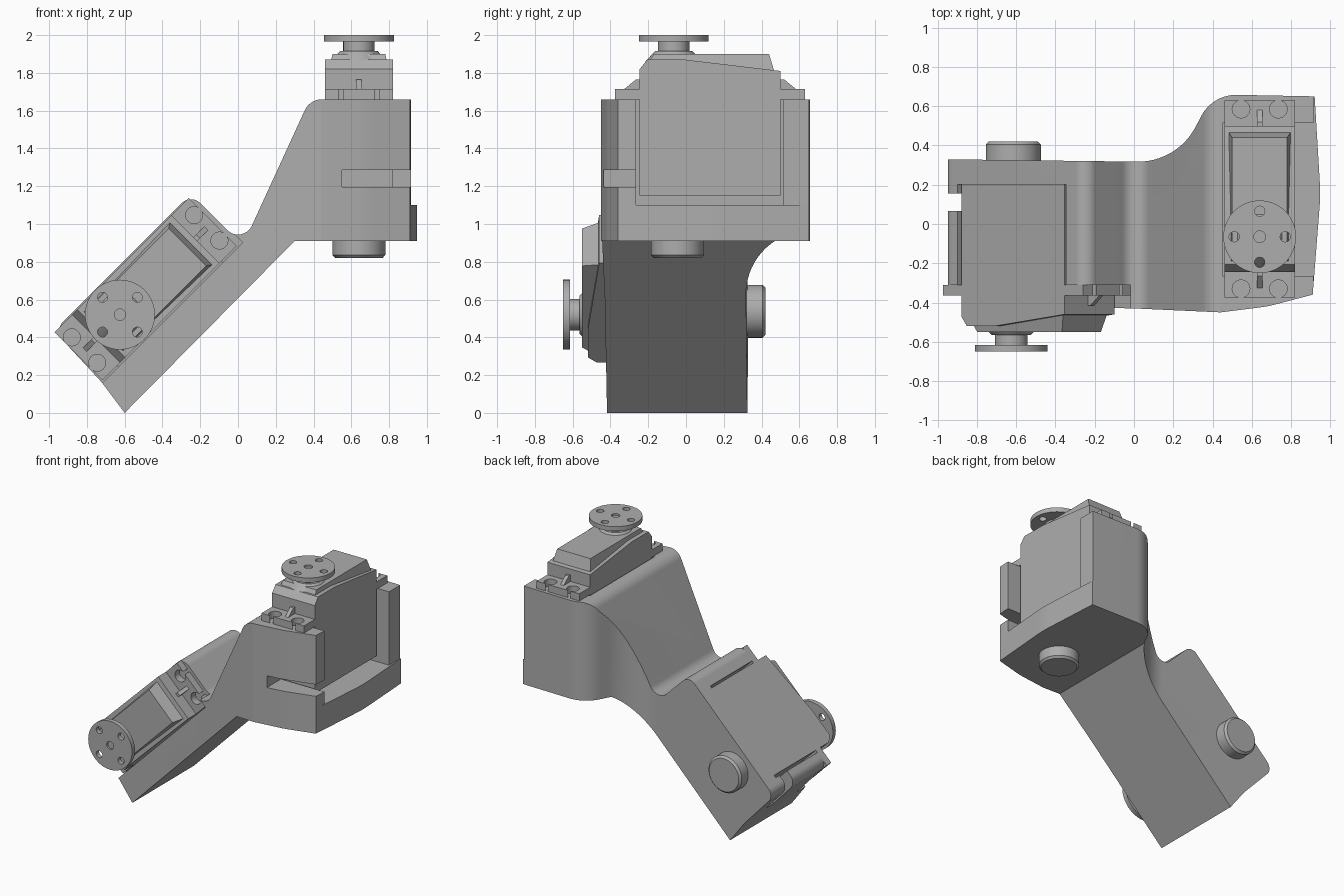
import bpy, bmesh, math
from mathutils import Matrix, Vector

if "Cube" in bpy.data.objects:
    bpy.data.objects.remove(bpy.data.objects["Cube"], do_unlink=True)

grey = bpy.data.materials.new("matte grey")
grey.use_nodes = True
grey.diffuse_color = (0.42, 0.42, 0.42, 1)
grey.node_tree.nodes["Principled BSDF"].inputs["Base Color"].default_value = (0.42, 0.42, 0.42, 1)


def finish(name, bm, frame=Matrix()):
    bmesh.ops.transform(bm, matrix=frame, verts=bm.verts)
    bmesh.ops.recalc_face_normals(bm, faces=bm.faces)
    mesh = bpy.data.meshes.new(name)
    bm.to_mesh(mesh)
    bm.free()
    mesh.materials.append(grey)
    obj = bpy.data.objects.new(name, mesh)
    bpy.context.collection.objects.link(obj)
    return obj


def add_box(bm, u, v, w, taper=(0, 0, 0)):
    """Box from ranges; taper insets the top at low u, high u and both v sides."""
    low = [(u[0], v[0]), (u[1], v[0]), (u[1], v[1]), (u[0], v[1])]
    a, b, c = taper
    top = [(u[0] + a, v[0] + c), (u[1] - b, v[0] + c), (u[1] - b, v[1] - c), (u[0] + a, v[1] - c)]
    vl = [bm.verts.new((*p, w[0])) for p in low]
    vt = [bm.verts.new((*p, w[1])) for p in top]
    bm.faces.new(vl)
    bm.faces.new(vt)
    for i in range(4):
        j = (i + 1) % 4
        bm.faces.new((vl[i], vl[j], vt[j], vt[i]))


def add_cyl(bm, u, v, w0, w1, r0, r1=None, sides=48):
    bmesh.ops.create_cone(bm, cap_ends=True, segments=sides, radius1=r0,
                          radius2=r0 if r1 is None else r1, depth=w1 - w0,
                          matrix=Matrix.Translation((u, v, (w0 + w1) / 2)))


def rounded(points, steps=12):
    """Fillet each (x, y, radius) corner of a closed outline."""
    out = []
    for i, (x, y, r) in enumerate(points):
        p = Vector((x, y))
        if not r:
            out.append(p)
            continue
        d0 = (Vector(points[i - 1][:2]) - p).normalized()
        d1 = (Vector(points[(i + 1) % len(points)][:2]) - p).normalized()
        half = d0.angle(d1) / 2
        center = p + (d0 + d1).normalized() * r / math.sin(half)
        a = p + d0 * r / math.tan(half) - center
        b = p + d1 * r / math.tan(half) - center
        for k in range(steps + 1):
            out.append(center + a.lerp(b, k / steps).normalized() * r)
    return out


def prism(name, outline, place, lo, hi):
    bm = bmesh.new()
    rings = [[bm.verts.new(place(p.x, p.y, h)) for p in outline] for h in (lo, hi)]
    for ring in rings:
        bm.faces.new(ring)
    for i in range(len(outline)):
        j = (i + 1) % len(outline)
        bm.faces.new((rings[0][i], rings[0][j], rings[1][j], rings[1][i]))
    return finish(name, bm)


def boolean(obj, cutter, operation="DIFFERENCE"):
    mod = obj.modifiers.new("cut", "BOOLEAN")
    mod.operation, mod.solver, mod.object = operation, "EXACT", cutter
    cutter.hide_render = True
    bpy.context.view_layer.objects.active = obj
    bpy.ops.object.modifier_apply(modifier=mod.name)
    bpy.data.objects.remove(cutter, do_unlink=True)


def smooth(obj, angle=30):
    bpy.ops.object.select_all(action="DESELECT")
    obj.select_set(True)
    bpy.context.view_layer.objects.active = obj
    bpy.ops.object.shade_smooth_by_angle(angle=math.radians(angle))


def make_frame(origin, u, v, w):
    return Matrix.Translation(origin) @ Matrix((u, v, w)).transposed().to_4x4()


# Each motor frame: u along the case, v toward the open side, w along the shaft (0 = horn top)
s = math.sqrt(0.5)
upper = make_frame((0.64, -0.065, 2.0), (0, 1, 0), (1, 0, 0), (0, 0, 1))
lower = make_frame((-0.625, -0.65, 0.52), (s, 0, s), (-s, 0, s), (0, -1, 0))

# Bracket: side outline crossed with plan outline
side = rounded([(-0.6, 0, 0), (0.3, 0.91, 0), (0.96, 0.91, 0), (0.96, 1.1, 0), (0.915, 1.1, 0),
                (0.915, 1.66, 0), (0.38, 1.66, 0.1), (0.025, 0.886, 0.08), (-0.249, 1.16, 0.07),
                (-0.974, 0.435, 0.07), (-0.72, 0.16, 0)])
plan = rounded([(-1, 0.33, 0), (0.22, 0.315, 0.33), (0.4, 0.66, 0.2), (0.92, 0.65, 0),
                (0.95, 0.15, 0.9), (0.91, -0.36, 0), (0.68, -0.42, 0.6), (0.44, -0.45, 0.02),
                (0, -0.43, 0), (-1, -0.41, 0)])
bracket = prism("bracket_arm", side, lambda x, z, y: (x, y, z), -1, 1)
boolean(bracket, prism("plan_cutter", plan, lambda x, y, z: (x, y, z), -0.5, 2.5), "INTERSECT")

# Motor pockets, side slots and the seat for the lower mounting ears
for frame, floor in ((upper, -0.9), (lower, -0.85)):
    for u, v, w in (((-0.2, 0.58), (-0.19, 0.7), (floor, 0.3)),
                    ((-0.6, -0.15), (-0.09, 0.7), (-0.805, -0.715)),
                    ((-0.6, 0.73), (-0.19, 0.7), (-0.34, 0.3))):
        bm = bmesh.new()
        add_box(bm, u, v, w)
        boolean(bracket, finish("pocket_cutter", bm, frame))
smooth(bracket)

# Pivot bosses opposite the horns
for label, frame, v, w in (("upper", upper, 0, -1.18), ("lower", lower, 0.005, -1.07)):
    bm = bmesh.new()
    add_cyl(bm, 0.02, v, w, w + 0.015, 0.125, 0.14)
    add_cyl(bm, 0.02, v, w + 0.015, w + 0.12, 0.14)
    smooth(finish(label + "_pivot_boss", bm, frame))


def build_motor(label, frame):
    # Case with a sloping shoulder
    shape = [Vector(p) for p in ((-0.18, -0.85), (0.565, -0.85), (0.565, -0.19),
                                 (0.06, -0.13), (-0.14, -0.13), (-0.18, -0.18))]
    case = prism(label + "_motor_case", shape, lambda u, w, v: frame @ Vector((u, v, w)), -0.18, 0.18)
    smooth(case, 10)
    # Chamfered lid
    bm = bmesh.new()
    add_box(bm, (-0.165, 0.535), (-0.16, 0.16), (-0.2, -0.1), (0.06, 0.03, 0.02))
    finish(label + "_motor_lid", bm, frame)
    # Shaft collar and neck
    bm = bmesh.new()
    add_cyl(bm, 0, 0, -0.14, -0.085, 0.15, 0.1)
    add_cyl(bm, 0, 0, -0.09, -0.03, 0.083)
    smooth(finish(label + "_shaft", bm, frame))
    # Round horn with screw holes
    bm = bmesh.new()
    add_cyl(bm, 0, 0, -0.035, 0, 0.185, sides=64)
    horn = finish(label + "_horn", bm, frame)
    bm = bmesh.new()
    add_cyl(bm, 0, 0, -0.015, 0.1, 0.03, sides=20)
    for k in range(4):
        a = k * math.pi / 2
        add_cyl(bm, 0.13 * math.cos(a), 0.13 * math.sin(a), -0.1, 0.1, 0.026, sides=20)
    boolean(horn, finish("hole_cutter", bm, frame))
    smooth(horn)
    # Mounting ears with keyhole screw slots and a stiffening rib
    for end, inner, out in (("near", -0.18, -1), ("far", 0.565, 1)):
        bm = bmesh.new()
        add_box(bm, sorted((inner - out * 0.02, inner + out * 0.13)), (-0.18, 0.18), (-0.34, -0.285))
        ear = finish(f"{label}_{end}_ear", bm, frame)
        for v in (-0.095, 0.095):
            bm = bmesh.new()
            add_cyl(bm, inner + out * 0.085, v, -0.5, -0.1, 0.045, sides=24)
            boolean(ear, finish("screw_cutter", bm, frame))
            bm = bmesh.new()
            add_box(bm, sorted((inner + out * 0.1, inner + out * 0.2)), (v - 0.012, v + 0.012), (-0.5, -0.1))
            boolean(ear, finish("slot_cutter", bm, frame))
        smooth(ear)
        bm = bmesh.new()
        slope = (0.08, 0, 0) if out < 0 else (0, 0.08, 0)
        add_box(bm, sorted((inner, inner + out * 0.1)), (-0.014, 0.014), (-0.3, -0.235), slope)
        finish(f"{label}_{end}_rib", bm, frame)


build_motor("upper", upper)
build_motor("lower", lower)
